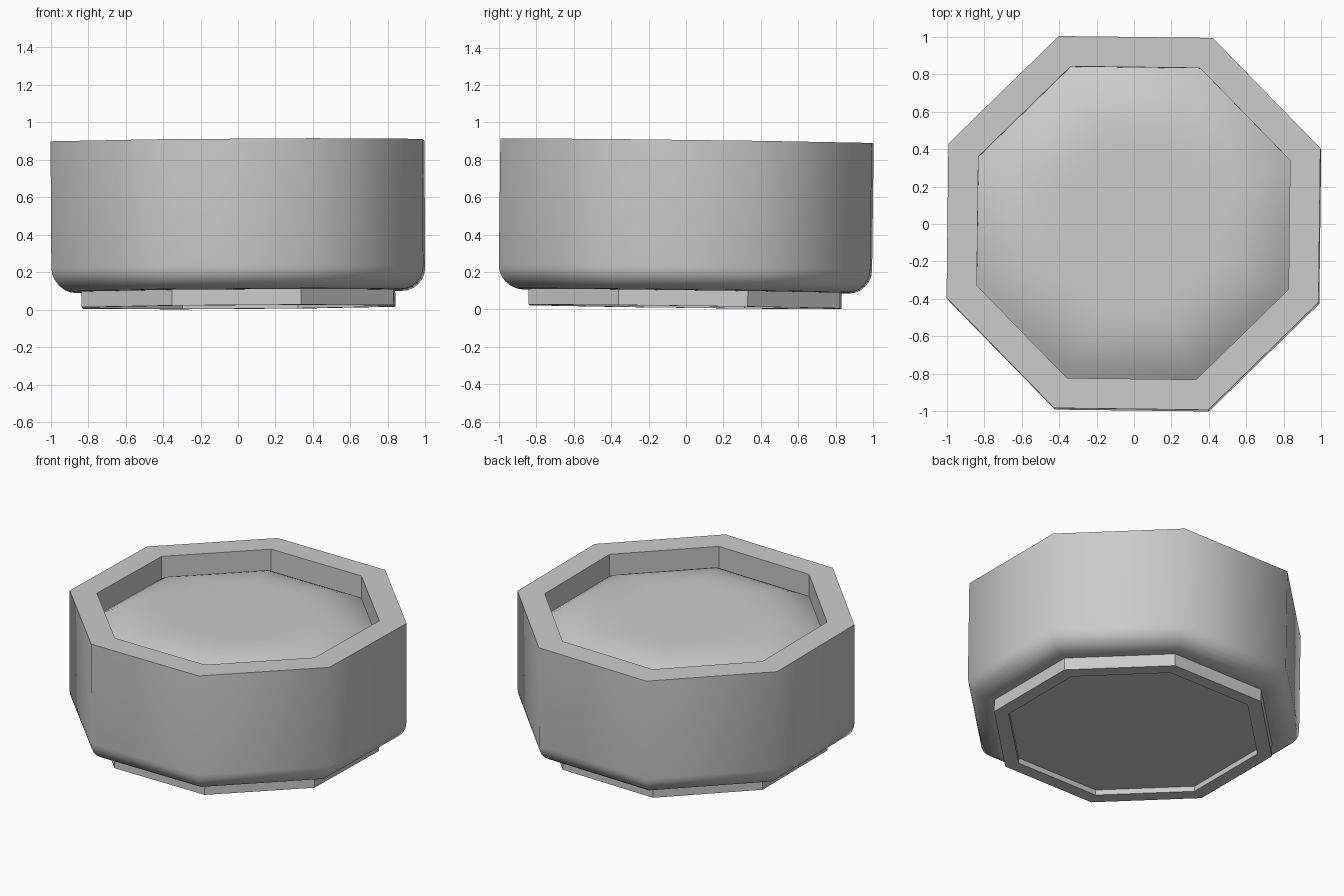
import bpy, bmesh, math
from mathutils import Matrix

if "Cube" in bpy.data.objects:
    bpy.data.objects.remove(bpy.data.objects["Cube"])

SIDES = 8
# The whole dish leans very slightly and is turned by half a degree
TILT = (Matrix.Translation((0, 0, 0.45))
        @ Matrix.Rotation(-0.0125, 4, 'X') @ Matrix.Rotation(-0.0065, 4, 'Y')
        @ Matrix.Rotation(math.radians(-0.7), 4, 'Z')
        @ Matrix.Translation((0, 0, -0.45)))


def arc(cr, cz, rr, rz, a0, a1, n):
    """Profile points (flat radius, height) along an elliptical arc."""
    return [(cr + rr * math.cos(math.radians(a0 + (a1 - a0) * i / n)),
             cz + rz * math.sin(math.radians(a0 + (a1 - a0) * i / n)))
            for i in range(n + 1)]


def octagon_loft(name, profile, smooth_rows=(), cap_start=False, cap_end=False,
                 smooth_caps=False):
    """Sweep a profile of flat radii and heights around eight sides."""
    bm = bmesh.new()
    rings = []
    for r, z in profile:
        c = r / math.cos(math.pi / SIDES)
        angles = [(k + 0.5) * 2 * math.pi / SIDES for k in range(SIDES)]
        rings.append([bm.verts.new((c * math.cos(a), c * math.sin(a), z)) for a in angles])
    for i in range(len(rings) - 1):
        for k in range(SIDES):
            j = (k + 1) % SIDES
            f = bm.faces.new((rings[i][k], rings[i][j], rings[i + 1][j], rings[i + 1][k]))
            f.smooth = i in smooth_rows
    for use, ring in ((cap_start, rings[0]), (cap_end, rings[-1])):
        if use:
            bm.faces.new(ring).smooth = smooth_caps
    bmesh.ops.recalc_face_normals(bm, faces=bm.faces)
    # Keep borders between smooth and flat areas crisp
    for e in bm.edges:
        if len({f.smooth for f in e.link_faces}) > 1:
            e.smooth = False
    bm.transform(TILT)
    mesh = bpy.data.meshes.new(name)
    bm.to_mesh(mesh)
    bm.free()
    obj = bpy.data.objects.new(name, mesh)
    bpy.context.collection.objects.link(obj)
    return obj


# Bowl: rounded base, softly shaded sides, flat rim and flat inner walls
base = arc(0.868, 0.223, 0.125, 0.125, -90, 0, 6)
bowl = base + [(0.993, 0.9), (0.832, 0.9), (0.832, 0.65)]
octagon_loft("bowl", bowl, smooth_rows=range(len(base)), cap_start=True, cap_end=True)

# Filling: domed surface that falls away towards the inner wall
dome = [(0.832, 0.65)]
for i in range(10, -1, -1):
    t = i / 10
    dome.append((0.38 + 0.452 * t, 0.868 - 0.12 * t ** 2.6))
octagon_loft("filling", dome, smooth_rows=range(1, len(dome)), cap_end=True,
             smooth_caps=True)

# Foot ring with a shallow recess underneath
foot = [(0.833, 0.125), (0.833, 0.014), (0.745, 0.014), (0.745, 0.05)]
octagon_loft("foot_ring", foot, cap_start=True, cap_end=True)
